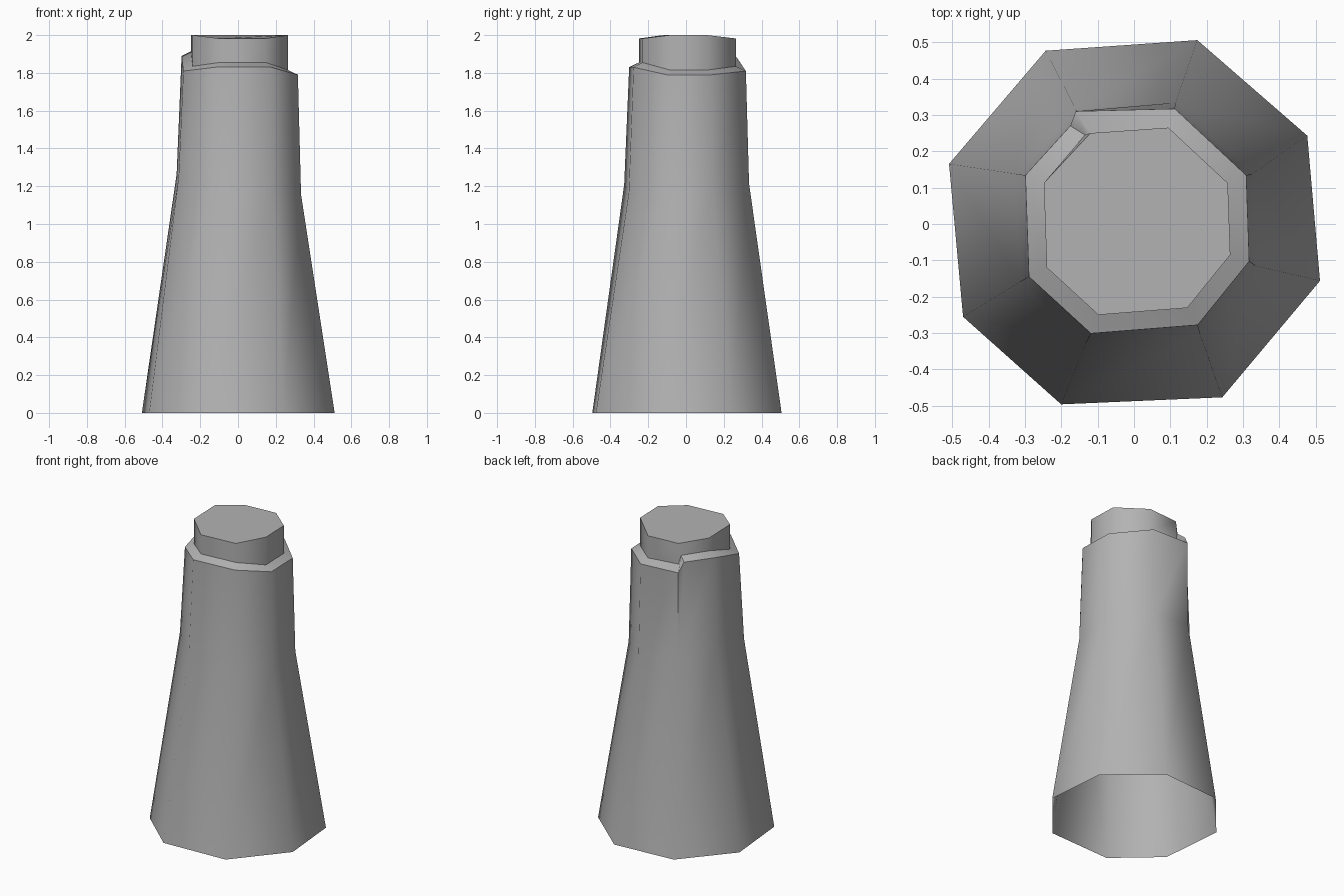
import bpy
import bmesh
from math import cos, sin, radians

default = bpy.data.objects.get("Cube")
if default:
    bpy.data.objects.remove(default)

SIDES = 8
FIRST_ANGLE = 27
foot_jitter = [0, -1, 0, 0, 1.5, -4, 0, 1]
neck_jitter = [-4, -1, 0, -5, 0, -4, 4, -1]
rim_heights = [1.79, 1.81, 1.82, 1.89, 1.81, 1.83, 1.83, 1.79]

# One plain grey material
grey = bpy.data.materials.new("stone_grey")
grey.use_nodes = True
colour = (0.45, 0.45, 0.45, 1)
grey.diffuse_color = colour
grey.node_tree.nodes["Principled BSDF"].inputs["Base Color"].default_value = colour

bm = bmesh.new()


def ring(radius, jitter, height, shift=0.0):
    """Uneven octagon; height is a function of index, x and y."""
    verts = []
    for i in range(SIDES):
        a = radians(FIRST_ANGLE + i * 360 / SIDES + jitter[i])
        x, y = radius * cos(a) + shift, radius * sin(a) + shift
        verts.append(bm.verts.new((x, y, height(i, x, y))))
    return verts


def bridge(low, high, skip=()):
    for i in range(SIDES):
        j = (i + 1) % SIDES
        if i not in skip:
            bm.faces.new((low[i], low[j], high[j], high[i]))


# Flared trunk rings, rim, and raised plug rings
foot = ring(0.535, foot_jitter, lambda i, x, y: 0)
waist = ring(0.353, neck_jitter, lambda i, x, y: 1.21 - 0.14 * x + 0.06 * y)
rim = ring(0.33, neck_jitter, lambda i, x, y: rim_heights[i], 0.005)
plug_base = ring(0.275, neck_jitter, lambda i, x, y: rim_heights[i] + 0.025, 0.005)
plug_top = ring(0.275, neck_jitter, lambda i, x, y: 2.0 if abs(x) > 0.2 else 1.982, 0.005)

# The back corner of the rim is split, leaving one lifted facet
SPLIT = 2
lifted = bm.verts.new((-0.175, 0.27, 1.88))
lifted_base = bm.verts.new((-0.135, 0.245, 1.905))
rim[SPLIT].co = (-0.16, 0.31, 1.82)

bridge(foot, waist)
bridge(waist, rim, skip=(SPLIT,))
bridge(rim, plug_base, skip=(SPLIT,))
bridge(plug_base, plug_top, skip=(SPLIT,))
after = SPLIT + 1
bm.faces.new((waist[SPLIT], waist[after], rim[after], lifted))
bm.faces.new((lifted, rim[after], plug_base[after], lifted_base))
bm.faces.new((lifted_base, plug_base[after], plug_top[after], plug_top[SPLIT]))

# Walls of the split
bm.faces.new((waist[SPLIT], lifted, rim[SPLIT]))
bm.faces.new((rim[SPLIT], lifted, lifted_base, plug_base[SPLIT]))
bm.faces.new((plug_base[SPLIT], lifted_base, plug_top[SPLIT]))

# Closed top; the foot stays open
bm.faces.new(plug_top)

mesh = bpy.data.meshes.new("tapered_post")
bm.to_mesh(mesh)
bm.free()
mesh.materials.append(grey)
post = bpy.data.objects.new("tapered_post", mesh)
bpy.context.collection.objects.link(post)

bpy.ops.object.select_all(action="DESELECT")
post.select_set(True)
bpy.context.view_layer.objects.active = post
bpy.ops.object.shade_smooth_by_angle(angle=radians(54))
